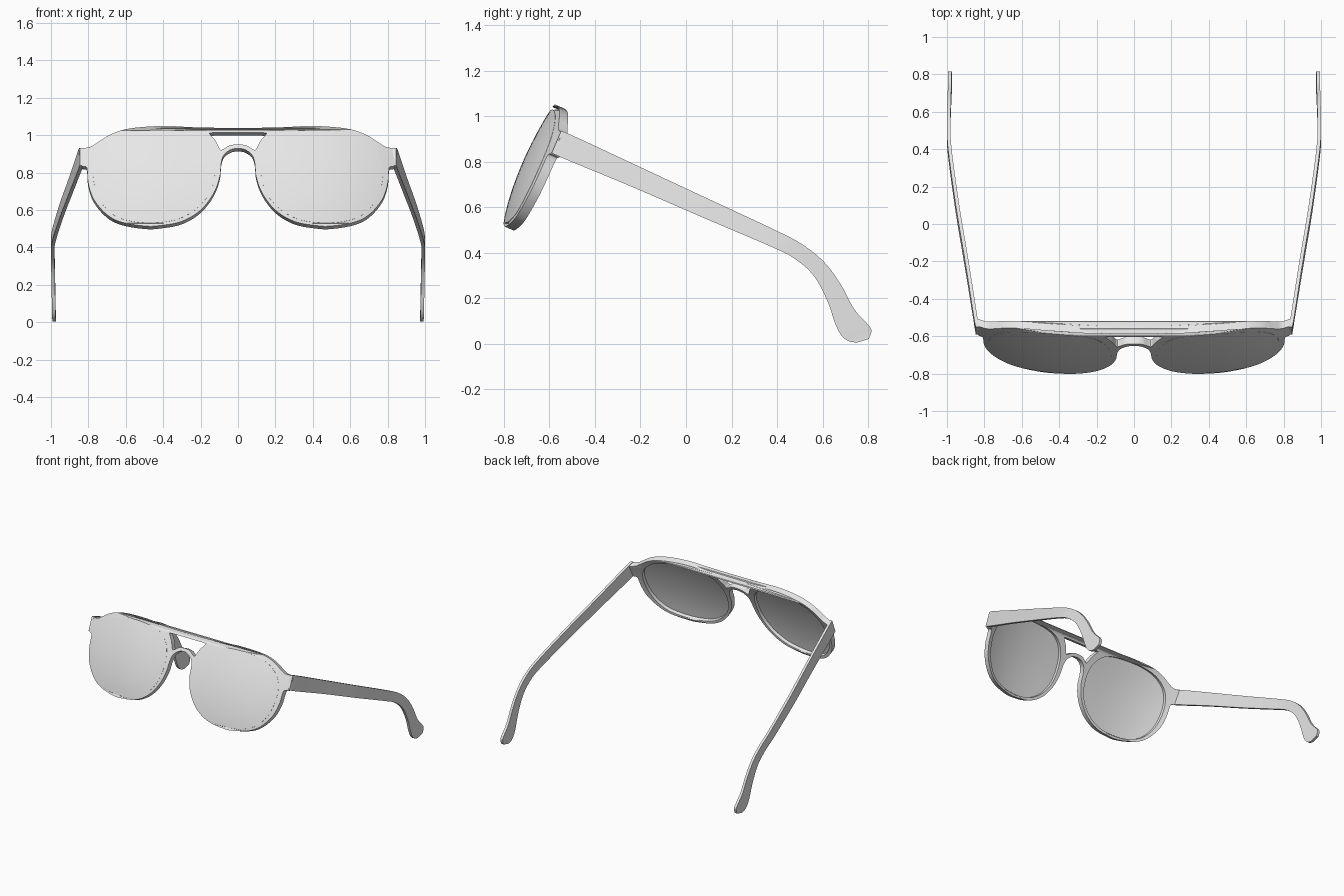
import bpy, bmesh, math

if "Cube" in bpy.data.objects:
    bpy.data.objects.remove(bpy.data.objects["Cube"])

grey = bpy.data.materials.new("light_grey")
grey.diffuse_color = (0.8, 0.8, 0.8, 1)
grey.use_nodes = True
grey.node_tree.nodes["Principled BSDF"].inputs["Base Color"].default_value = grey.diffuse_color


def smooth_path(pts, steps, closed=True):
    """Catmull-Rom samples through points of any dimension."""
    n, out = len(pts), []
    for i in range(n if closed else n - 1):
        q = [pts[(i + k) % n] if closed else pts[min(max(i + k, 0), n - 1)]
             for k in (-1, 0, 1, 2)]
        for s in range(steps):
            t = s / steps
            out.append(tuple(
                0.5 * (2 * b + (c - a) * t + (2 * a - 5 * b + 4 * c - d) * t * t
                       + (3 * b - a - 3 * c + d) * t ** 3)
                for a, b, c, d in zip(*q)))
    if not closed:
        out.append(tuple(pts[-1]))
    return out


def mirrored(half):
    """Close a right-hand half profile whose ends lie on the centre line."""
    return half + [(-x, z) for x, z in reversed(half) if x > 0]


def wrap(x, z, t):
    """Bend a flat front (x, z, depth t) onto the tilted, curved face."""
    side = max(0.0, (abs(x) - 0.2) / 0.62)
    y = (-0.585 + 0.42 * (z - 1.04) + 0.1 * side ** 2.5
         - 0.03 * (1 - ((z - 0.78) / 0.27) ** 2))
    return (x, y + 0.92 * t, z - 0.39 * t)


def finish(obj, angle=35):
    if not obj.data.materials:
        obj.data.materials.append(grey)
    obj.data.materials[0] = grey
    bpy.ops.object.select_all(action='DESELECT')
    obj.select_set(True)
    bpy.context.view_layer.objects.active = obj
    bpy.ops.object.shade_smooth_by_angle(angle=math.radians(angle))


def mesh_object(name, bm):
    bmesh.ops.recalc_face_normals(bm, faces=bm.faces)
    me = bpy.data.meshes.new(name)
    bm.to_mesh(me)
    bm.free()
    obj = bpy.data.objects.new(name, me)
    bpy.context.collection.objects.link(obj)
    return obj


# Front profiles (x, z): outer edge, bridge gap and one eye opening
outer = [(0, 1.04), (0.12, 1.04), (0.25, 1.043), (0.4, 1.05), (0.58, 1.036),
         (0.68, 1.005), (0.75, 0.962), (0.79, 0.938), (0.838, 0.928), (0.85, 0.91),
         (0.842, 0.86), (0.832, 0.835), (0.812, 0.832), (0.806, 0.81), (0.80, 0.74),
         (0.77, 0.655), (0.70, 0.575), (0.62, 0.535), (0.50, 0.515), (0.42, 0.517),
         (0.30, 0.54), (0.20, 0.60), (0.13, 0.69), (0.097, 0.78), (0.09, 0.85),
         (0.075, 0.895), (0.04, 0.922), (0, 0.93)]
gap = [(0, 1.014), (0.08, 1.014), (0.145, 1.013), (0.15, 1.006), (0.12, 0.97),
       (0.095, 0.925), (0.08, 0.925), (0.045, 0.945), (0, 0.951)]
eye = [(0.125, 0.80), (0.15, 0.70), (0.215, 0.615), (0.31, 0.557), (0.42, 0.535),
       (0.52, 0.535), (0.62, 0.555), (0.69, 0.595), (0.745, 0.67), (0.77, 0.76),
       (0.767, 0.85), (0.73, 0.925), (0.65, 0.985), (0.54, 1.017), (0.4, 1.026),
       (0.26, 1.012), (0.18, 0.97), (0.135, 0.90)]

# Frame front: filled profile with holes, given depth, then bent
cu = bpy.data.curves.new("frame_profile", 'CURVE')
cu.dimensions = '2D'
cu.fill_mode = 'BOTH'
cu.extrude = 0.021
for loop in (mirrored(outer), mirrored(gap), eye, [(-x, z) for x, z in eye]):
    pts = smooth_path(loop, 5)
    sp = cu.splines.new('POLY')
    sp.points.add(len(pts) - 1)
    for p, (x, z) in zip(sp.points, pts):
        p.co = (x, z, 0, 1)
    sp.use_cyclic_u = True
profile = bpy.data.objects.new("frame_profile", cu)
bpy.context.collection.objects.link(profile)
bpy.context.view_layer.update()
flat = bpy.data.meshes.new_from_object(
    profile.evaluated_get(bpy.context.evaluated_depsgraph_get()))
bpy.data.objects.remove(profile)
bm = bmesh.new()
bm.from_mesh(flat)
bmesh.ops.remove_doubles(bm, verts=bm.verts, dist=1e-5)
for v in bm.verts:
    v.co = wrap(v.co.x, v.co.y, v.co.z + 0.021)
finish(mesh_object("frame_front", bm))

# Lenses: concentric rings front and back, following the same bend
edge = smooth_path(eye, 4)
cx, cz, RINGS = 0.45, 0.78, 8
for name, side in (("lens_right", 1), ("lens_left", -1)):
    bm = bmesh.new()
    rims = []
    for depth in (-0.001, 0.018):
        rings = []
        for r in range(1, RINGS + 1):
            f = r / RINGS * 1.008
            rings.append([bm.verts.new(wrap(side * (cx + (x - cx) * f),
                                            cz + (z - cz) * f, depth))
                          for x, z in edge])
        mid = bm.verts.new(wrap(side * cx, cz, depth))
        n = len(edge)
        for i in range(n):
            j = (i + 1) % n
            bm.faces.new((mid, rings[0][i], rings[0][j]))
            for a, b in zip(rings, rings[1:]):
                bm.faces.new((a[i], b[i], b[j], a[j]))
        rims.append(rings[-1])
    for i in range(n):
        j = (i + 1) % n
        bm.faces.new((rims[0][i], rims[1][i], rims[1][j], rims[0][j]))
    finish(mesh_object(name, bm))

# Temple arms: sections of (top y, top z, bottom y, bottom z, outer x)
sections = [(-0.55, 0.932, -0.59, 0.838, 0.846), (-0.50, 0.915, -0.53, 0.81, 0.856),
            (-0.2, 0.775, -0.24, 0.69, 0.903), (0.1, 0.635, 0.06, 0.56, 0.953),
            (0.4, 0.495, 0.36, 0.432, 0.994), (0.52, 0.43, 0.47, 0.378, 1.0),
            (0.61, 0.355, 0.56, 0.30, 0.999), (0.68, 0.26, 0.62, 0.19, 0.997),
            (0.74, 0.15, 0.655, 0.09, 0.995), (0.80, 0.083, 0.68, 0.04, 0.994),
            (0.815, 0.055, 0.71, 0.013, 0.993), (0.803, 0.02, 0.75, 0.004, 0.993)]
for name, side in (("temple_right", 1), ("temple_left", -1)):
    bm = bmesh.new()
    rows = []
    for ty, tz, by, bz, x in smooth_path(sections, 5, closed=False):
        inner = x - 0.019
        rows.append([bm.verts.new((side * px, y, z)) for px, y, z in
                     ((x, ty, tz), (x, by, bz), (inner, by, bz), (inner, ty, tz))])
    for a, b in zip(rows, rows[1:]):
        for k in range(4):
            m = (k + 1) % 4
            bm.faces.new((a[k], a[m], b[m], b[k]))
    bm.faces.new(rows[0])
    bm.faces.new(rows[-1])
    finish(mesh_object(name, bm))
